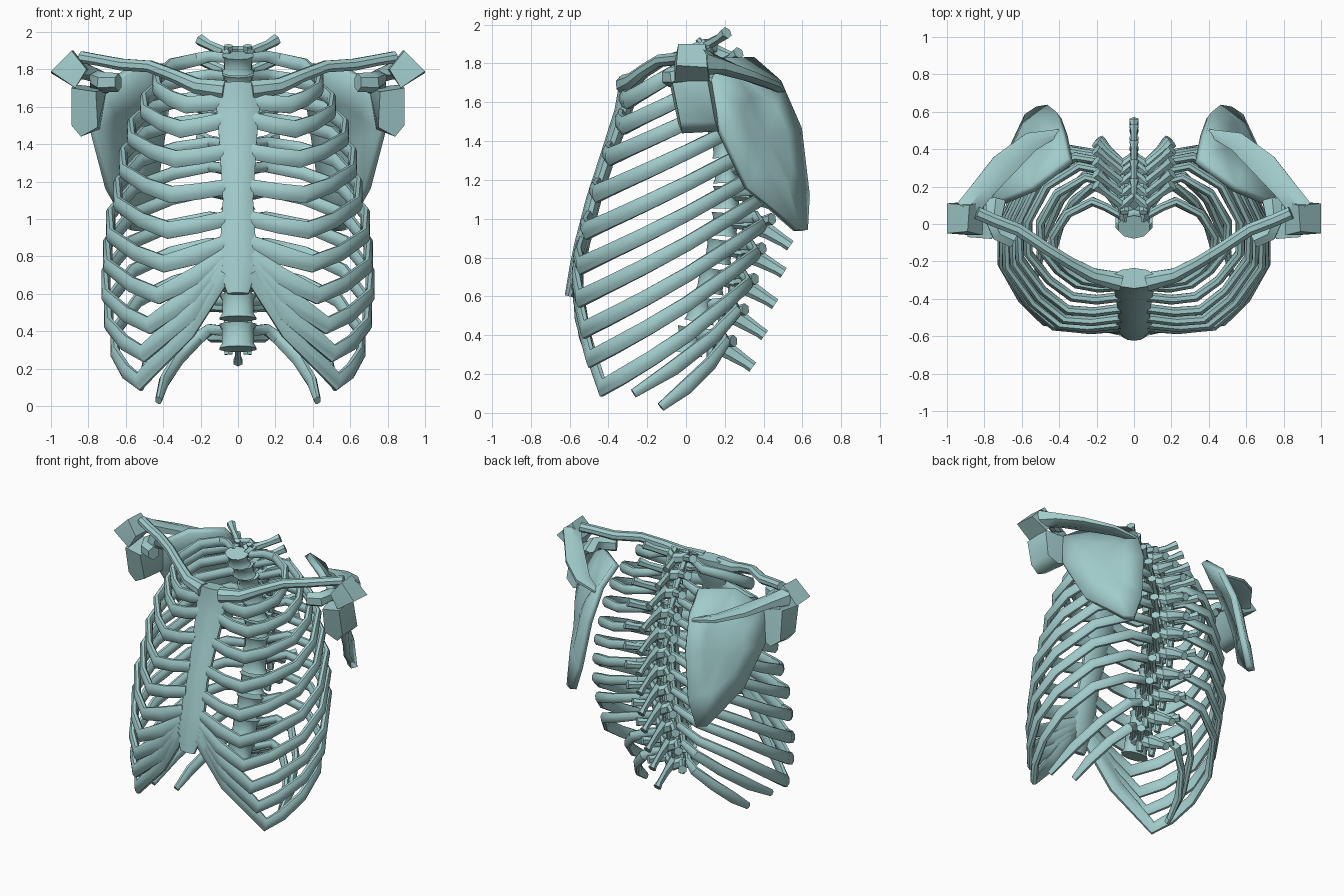
import bpy, bmesh, math
from mathutils import Vector as V

if "Cube" in bpy.data.objects:
    bpy.data.objects.remove(bpy.data.objects["Cube"])

mat = bpy.data.materials.new("pale_teal")
mat.diffuse_color = (.36, .6, .6, 1)
mat.use_nodes = True
mat.node_tree.nodes["Principled BSDF"].inputs["Base Color"].default_value = mat.diffuse_color


def finish(bm, name, mirror=False, angle=40):
    bmesh.ops.recalc_face_normals(bm, faces=bm.faces)
    me = bpy.data.meshes.new(name)
    bm.to_mesh(me)
    bm.free()
    for p in me.polygons:
        p.use_smooth = True
    me.set_sharp_from_angle(angle=math.radians(angle))
    me.materials.append(mat)
    ob = bpy.data.objects.new(name, me)
    bpy.context.collection.objects.link(ob)
    if mirror:
        ob.modifiers.new("mirror", 'MIRROR')
    return ob


def tube(bm, pts, sizes, n=8, up=(0, 0, 1)):
    """Loft an elliptical section along pts; sizes = (side, up) half sizes."""
    pts = [V(p) for p in pts]
    rings = []
    for i, p in enumerate(pts):
        a, b = pts[max(i - 1, 0)], pts[min(i + 1, len(pts) - 1)]
        t = (p - a).normalized() + (b - p).normalized()
        t.normalize()
        s = t.cross(V(up)).normalized()
        u = s.cross(t)
        w, h = sizes[i]
        rings.append([bm.verts.new(p + s * w * math.cos(2 * math.pi * (k + .5) / n)
                                   + u * h * math.sin(2 * math.pi * (k + .5) / n)) for k in range(n)])
    for r, q in zip(rings, rings[1:]):
        for k in range(n):
            bm.faces.new((r[k], r[(k + 1) % n], q[(k + 1) % n], q[k]))
    bm.faces.new(rings[0])
    bm.faces.new(rings[-1])


def hull(name, pts):
    bm = bmesh.new()
    for p in pts:
        bm.verts.new(p)
    bmesh.ops.convex_hull(bm, input=bm.verts)
    return finish(bm, name, True, 60)


def lerp_table(table, z):
    for (z0, y0), (z1, y1) in zip(table, table[1:]):
        if z0 >= z >= z1:
            return y0 + (y1 - y0) * (z0 - z) / (z0 - z1)
    return table[-1][1]


# Spine curve, top to bottom
spine_z = [1.83, 1.73, 1.62, 1.5, 1.37, 1.24, 1.11, .97, .83, .68, .53, .37]
spine_y = [.0, .06, .12, .17, .2, .21, .21, .2, .17, .13, .08, .02]

# Vertebrae: waisted body, arch, spinous, transverse and joint processes
for i in range(12):
    a, b = max(i - 1, 0), min(i + 1, 11)
    d = V((0, (spine_y[a] - spine_y[b]) * .6, spine_z[a] - spine_z[b])).normalized()
    back = V((0, d.z, -d.y))
    o = V((0, spine_y[i], spine_z[i]))

    def loc(x, y, z):
        return o + V((x, 0, 0)) + back * y + d * z
    bm = bmesh.new()
    r = .088 + .0015 * i
    h = .047 + .0018 * i
    tube(bm, [loc(0, 0, z) for z in (-h, -h * .6, h * .6, h)],
         [(r, r * .75), (r * .85, r * .65), (r * .85, r * .65), (r, r * .75)], 10, back)
    L = min(.345, .22 + .045 * i)
    drop = -.08 if i < 8 else -.06
    tube(bm, [loc(0, .13, .02), loc(0, L * .65, drop * .2), loc(0, L * .9, drop * .75), loc(0, L, drop)],
         [(.03, .05), (.018, .04), (.018, .03), (.028, .03)], 6)
    w = .205 - .009 * max(0, i - 4)
    ty = .24 if i < 8 else .22
    for s in (-1, 1):
        tube(bm, [loc(s * .05, .03, .02), loc(s * .065, .11, .02), loc(0, .16, .0)],
             [(.025, .035), (.03, .04), (.02, .04)], 6)
        tube(bm, [loc(s * .06, .11, .02), loc(s * w * .75, ty * .8, .035), loc(s * w, ty, .05)],
             [(.025, .03), (.022, .025), (.032, .032)], 6)
        tube(bm, [loc(s * .05, .12, -.07), loc(s * .055, .11, 0), loc(s * .05, .09, .07)],
             [(.025, .015), (.03, .025), (.025, .015)], 6, back)
    finish(bm, "vertebra_%d" % (i + 1))

# Sternum: flat lofted plate
st = [(1.73, -.29), (1.66, -.295), (1.55, -.325), (1.33, -.4), (1.1, -.475),
      (.87, -.535), (.75, -.56), (.6, -.6)]
bm = bmesh.new()
tube(bm, [(0, y, z) for z, y in st],
     [(w, t) for w, t in zip((.12, .135, .115, .1, .085, .1, .11, .06),
                             (.055, .055, .045, .04, .04, .04, .04, .025))], 10, (0, -1, 0))
finish(bm, "sternum")

# Ribs: width, front y, low front z, turn fraction, sternum z
ribs = [(.44, -.3, 1.61, .62, 1.63), (.51, -.32, 1.48, .6, 1.53), (.58, -.39, 1.32, .57, 1.36),
        (.625, -.46, 1.13, .57, 1.17), (.655, -.51, .94, .57, 1.0), (.695, -.54, .76, .57, .87),
        (.71, -.545, .59, .6, .8), (.72, -.52, .43, .66, .77), (.705, -.49, .28, .72, .74),
        (.67, -.43, .13, .79, .71), (.52, -.27, .1, 0, 0), (.425, -.13, .03, 0, 0)]
for i, (w, yf, zl, turn, zs) in enumerate(ribs):
    y0, z0 = spine_y[i], spine_z[i]
    yb, zb = y0 + (.12 if i == 0 else .19), z0 + .03
    if turn:
        prof = [(.5, .0), (.8, .15), (.98, .42), (.98, .66), ((1 + turn) / 2, .87), (turn, 1)]
    else:
        prof = [(.5, .02), (.75, .25), (.93, .62), (1, 1)]
    e = 1 - .03 * i
    pts = [(.06, y0 + .04, z0 + .03), (.15, yb - .03, zb + .01)]
    size = [(.024, .028), (.024, .032)]
    for k, (fx, u) in enumerate(prof):
        pts.append((w * fx, yb + (yf - yb) * u, zb + (zl - zb) * max(u, .03) ** e))
        size.append((.026, .037 + .002 * k))
    if turn:
        # costal cartilage running to the sternum
        ys = lerp_table(st, zs)
        m = .5 if i < 6 else .55
        xe = .07
        x = w * turn
        wide = .047 if i < 5 else .056
        pts.append((x + (xe - x) * m, yf + (ys - yf) * m - .015, zl + (zs - zl) * (m - .08)))
        pts.append((xe, ys, zs))
        size[-1] = (.028, .05)
        size += [(.028, wide), (.028, .045)]
    else:
        size[-1] = (.018, .025)
    bm = bmesh.new()
    tube(bm, pts, size, 8)
    finish(bm, "rib_pair_%d" % (i + 1), True)

# Clavicles
bm = bmesh.new()
tube(bm, [(.07, -.31, 1.69), (.22, -.275, 1.71), (.34, -.21, 1.765), (.47, -.13, 1.815), (.62, -.03, 1.825),
          (.75, .02, 1.85), (.84, .06, 1.865)],
     [(.055, .055), (.042, .045), (.035, .036), (.034, .034), (.036, .034), (.036, .032), (.036, .034)], 8)
finish(bm, "clavicles", True)

# Shoulder blades: bulged plate
rim = [(.34, .34, 1.82), (.37, .48, 1.7), (.4, .58, 1.46), (.45, .62, 1.12), (.51, .61, .94), (.57, .57, .94),
       (.69, .31, 1.16), (.77, .17, 1.46), (.73, .11, 1.7), (.54, .19, 1.82)]
bm = bmesh.new()
vs = [bm.verts.new(p) for p in rim]
c = V((.58, .4, 1.42))
inner = [bm.verts.new(c.lerp(V(p), .5) + V((.012, .02, 0))) for p in rim]
cv = bm.verts.new(c)
for k in range(len(rim)):
    j = (k + 1) % len(rim)
    bm.faces.new((vs[k], vs[j], inner[j], inner[k]))
    bm.faces.new((inner[k], inner[j], cv))
ob = finish(bm, "shoulder_blades", True)
so = ob.modifiers.new("thickness", 'SOLIDIFY')
so.thickness = .045
so.offset = 0

# Blade spines sweeping out to the shoulder tip
bm = bmesh.new()
tube(bm, [(.4, .49, 1.66), (.55, .44, 1.69), (.7, .31, 1.74), (.82, .17, 1.79), (.9, .07, 1.81)],
     [(.02, .015), (.06, .022), (.08, .03), (.07, .045), (.07, .075)], 6)
finish(bm, "blade_spines", True)

# Shoulder tips, sockets and hooked processes
hull("shoulder_tips", [(.89, -.04, 1.9), (1, -.05, 1.79), (.87, -.06, 1.7), (.81, -.06, 1.8),
                       (.88, .1, 1.9), (1, .11, 1.78), (.88, .12, 1.71), (.8, .12, 1.8)])
hull("shoulder_sockets", [(.76, -.08, 1.68), (.89, -.07, 1.7), (.89, -.03, 1.5), (.84, -.02, 1.44),
                          (.75, -.04, 1.49), (.7, .14, 1.7), (.88, .11, 1.72), (.89, .15, 1.5),
                          (.82, .17, 1.45), (.74, .16, 1.48)])
bm = bmesh.new()
tube(bm, [(.74, .12, 1.7), (.75, .02, 1.75), (.72, -.05, 1.73), (.64, -.09, 1.73)],
     [(.06, .05), (.05, .045), (.05, .055), (.045, .05)], 6)
finish(bm, "hooked_processes", True)
